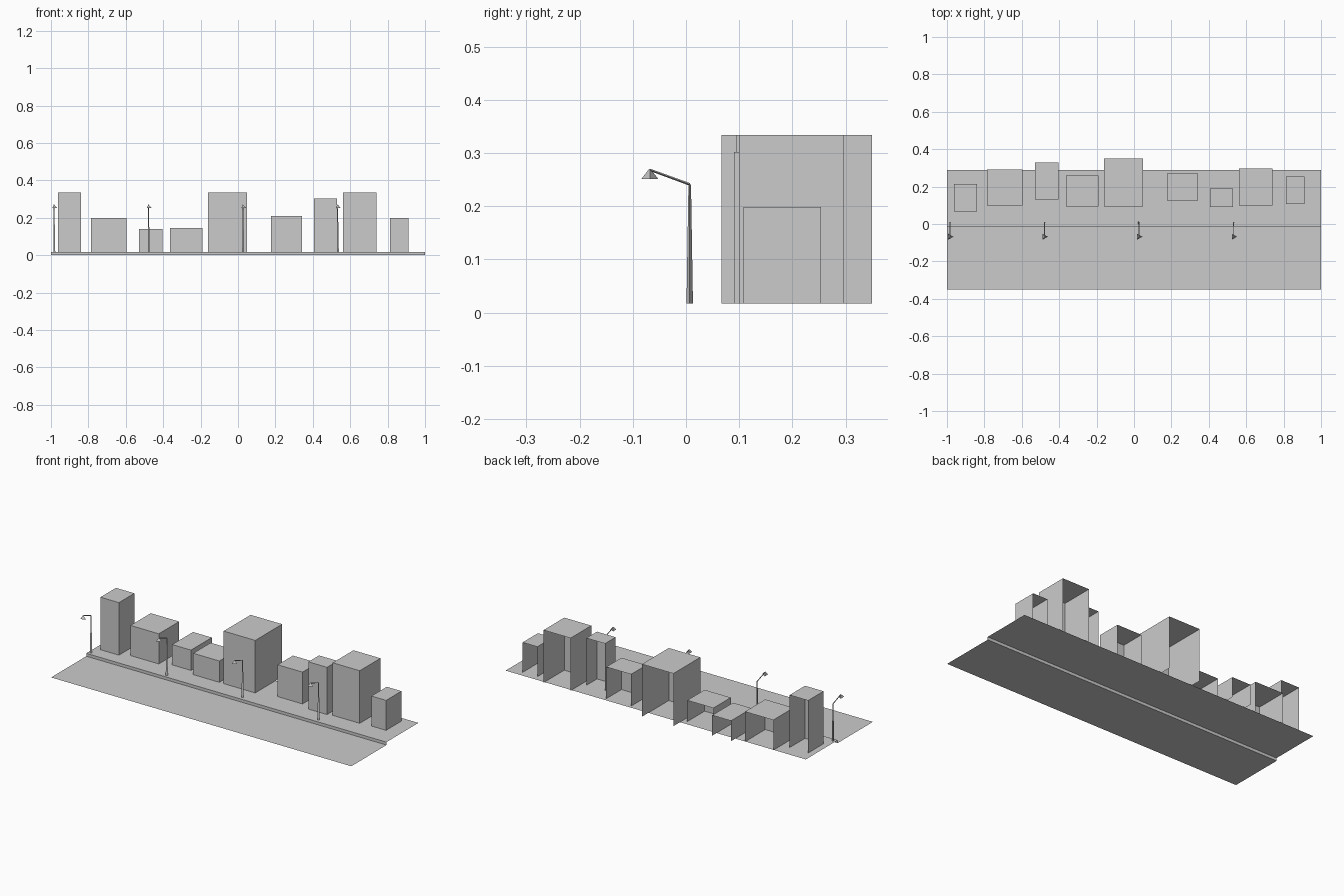
import bpy, bmesh, math
from mathutils import Vector

if "Cube" in bpy.data.objects:
    bpy.data.objects.remove(bpy.data.objects["Cube"])

WALK_Z = 0.0175  # pavement height


def make_object(name, verts, faces):
    mesh = bpy.data.meshes.new(name)
    mesh.from_pydata(verts, [], faces)
    obj = bpy.data.objects.new(name, mesh)
    bpy.context.collection.objects.link(obj)
    return obj


# Road, kerb and pavement: one folded profile swept along x
profile = [(-0.35, 0), (-0.0155, 0), (-0.0155, WALK_Z), (0.288, WALK_Z)]
for name, a, b in zip(("road", "kerb", "pavement"), profile, profile[1:]):
    make_object(name, [(-1, *a), (1, *a), (1, *b), (-1, *b)], [(0, 1, 2, 3)])


# Building shell: front, sides and roof, open at the back and bottom
def building(name, x0, x1, y0, y1, top):
    verts = [(x, y, z) for z in (WALK_Z, top)
             for x, y in ((x0, y1), (x0, y0), (x1, y0), (x1, y1))]
    faces = [(i, i + 1, i + 5, i + 4) for i in range(3)] + [(4, 5, 6, 7)]
    make_object(name, verts, faces)


buildings = [
    (-0.963, -0.840, 0.067, 0.214, 0.334),
    (-0.786, -0.597, 0.099, 0.292, 0.199),
    (-0.530, -0.405, 0.131, 0.329, 0.140),
    (-0.364, -0.190, 0.094, 0.260, 0.146),
    (-0.161, 0.049, 0.094, 0.350, 0.334),
    (0.176, 0.342, 0.126, 0.271, 0.209),
    (0.406, 0.530, 0.090, 0.191, 0.302),
    (0.561, 0.741, 0.100, 0.297, 0.334),
    (0.813, 0.911, 0.108, 0.254, 0.198),
]
for i, dims in enumerate(buildings, 1):
    building(f"building_{i}", *dims)


# Three-sided tapered bar between two points
def bar(bm, start, end, r0, r1):
    start, end = Vector(start), Vector(end)
    axis = (end - start).normalized()
    side = Vector((1, 0, 0))
    across = axis.cross(side)
    rings = []
    for centre, r in ((start, r0), (end, r1)):
        rings.append([bm.verts.new(centre + r * (side * math.cos(t) + across * math.sin(t)))
                      for t in (0, math.tau / 3, 2 * math.tau / 3)])
    lo, hi = rings
    for i in range(3):
        j = (i + 1) % 3
        if r1 > 0:
            bm.faces.new((lo[i], lo[j], hi[j], hi[i]))
        else:
            bm.faces.new((lo[i], lo[j], hi[i]))
    bm.faces.new(lo[::-1])
    if r1 > 0:
        bm.faces.new(hi)


# Street lamps: post, sloping arm and pyramid shade
for n, x in enumerate((-0.984, -0.479, 0.026, 0.532), 1):
    bm = bmesh.new()
    bar(bm, (x, 0.007, WALK_Z), (x, 0.007, 0.241), 0.007, 0.0028)
    bar(bm, (x, 0.007, 0.241), (x, -0.067, 0.268), 0.0028, 0.0024)
    bar(bm, (x, -0.068, 0.251), (x, -0.068, 0.270), 0.0185, 0.0015)
    bmesh.ops.recalc_face_normals(bm, faces=bm.faces)
    lamp = make_object(f"street_lamp_{n}", [], [])
    bm.to_mesh(lamp.data)
    bm.free()
